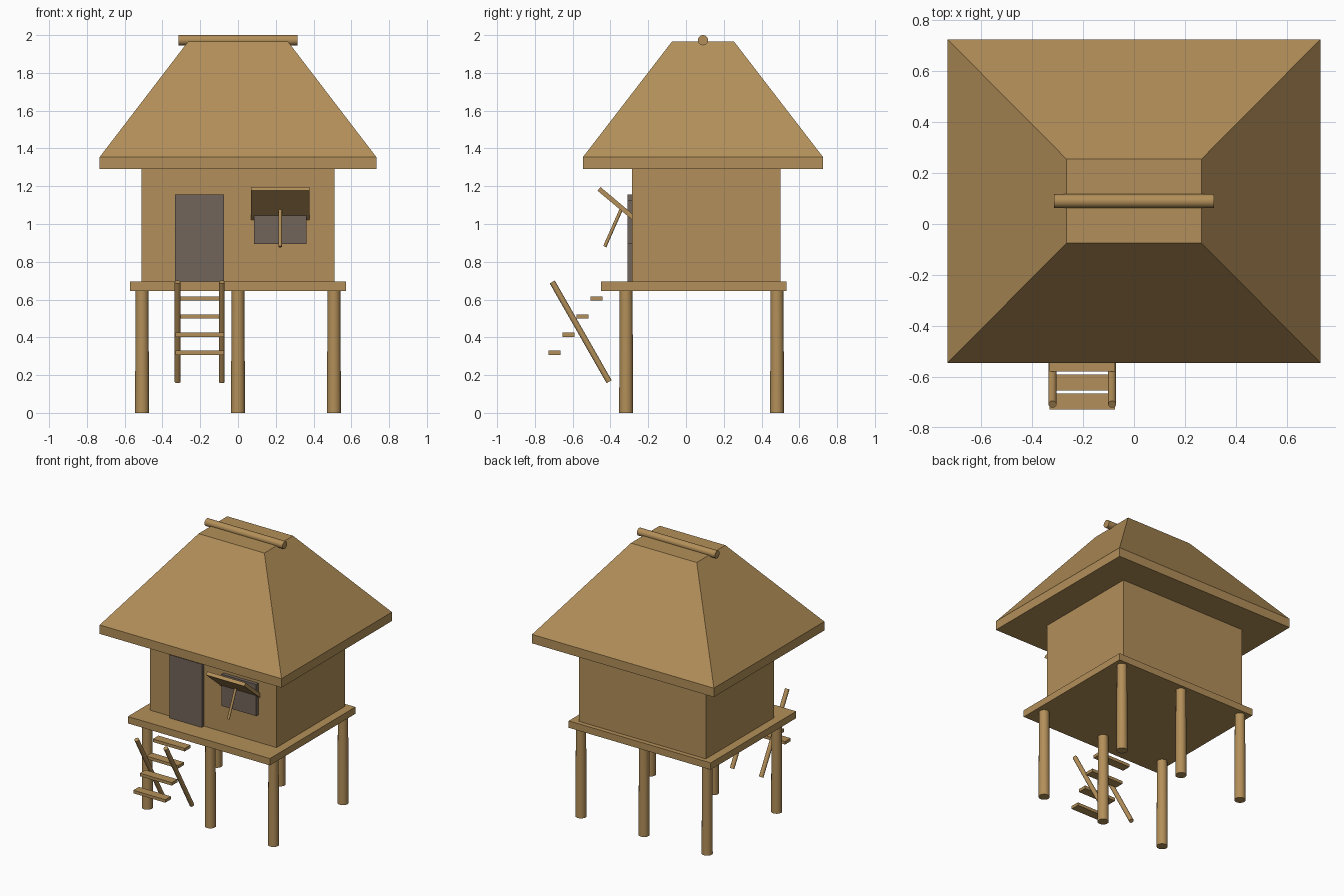
import bpy
import bmesh
import math
from mathutils import Vector

cube = bpy.data.objects.get("Cube")
if cube:
    bpy.data.objects.remove(cube, do_unlink=True)


def material(name, rgb):
    mat = bpy.data.materials.new(name)
    mat.use_nodes = True
    color = (*rgb, 1)
    mat.diffuse_color = color
    bsdf = next(n for n in mat.node_tree.nodes if n.type == 'BSDF_PRINCIPLED')
    bsdf.inputs["Base Color"].default_value = color
    return mat


WOOD = material("tan wood", (0.45, 0.275, 0.1))
DARK = material("grey brown wood", (0.17, 0.13, 0.103))


def box(name, low, high, mat=WOOD):
    """Axis-aligned box between two corners."""
    low, high = Vector(low), Vector(high)
    bpy.ops.mesh.primitive_cube_add(size=1, location=(low + high) / 2)
    obj = bpy.context.object
    obj.name = name
    for v in obj.data.vertices:
        v.co = v.co * (high - low)
    obj.data.materials.append(mat)
    return obj


def pole(name, start, end, radius, end_radius=None):
    """Round pole between two points, optionally tapered."""
    start, end = Vector(start), Vector(end)
    axis = end - start
    bpy.ops.mesh.primitive_cone_add(
        vertices=24, radius1=radius, radius2=end_radius or radius,
        depth=axis.length, location=(start + end) / 2,
        rotation=axis.to_track_quat('Z', 'Y').to_euler())
    obj = bpy.context.object
    obj.name = name
    obj.data.materials.append(WOOD)
    bpy.ops.object.shade_smooth_by_angle(angle=math.radians(40))
    return obj


# Stilts
for row, y in (("front", -0.317), ("back", 0.482)):
    for side, x in (("right", -0.508), ("middle", 0), ("left", 0.508)):
        pole(f"{row}_{side}_stilt", (x, y, 0), (x, y, 0.65), 0.037, 0.034)

# Platform and hut body
box("platform", (-0.572, -0.45, 0.645), (0.572, 0.533, 0.695))
box("walls", (-0.51, -0.285, 0.695), (0.51, 0.5, 1.3))

# Door and window panels
box("door", (-0.333, -0.311, 0.695), (-0.074, -0.28, 1.155), DARK)
box("window", (0.085, -0.311, 0.895), (0.363, -0.28, 1.125), DARK)

# Raised shutter with its prop
shutter = box("shutter", (0.07, -0.49, 1.095), (0.378, -0.246, 1.12))
shutter.location.y = -0.367
shutter.rotation_euler.x = math.radians(-40)
pole("shutter_prop", (0.223, -0.43, 0.88), (0.223, -0.345, 1.073), 0.009)

# Thatched roof: eave slab, then four slopes to a flat top
bm = bmesh.new()
rings = []
for half_x, half_y, z in ((0.732, 0.635, 1.29), (0.732, 0.635, 1.355),
                          (0.265, 0.165, 1.965)):
    rings.append([bm.verts.new((sx * half_x, 0.09 + sy * half_y, z))
                  for sx, sy in ((-1, -1), (1, -1), (1, 1), (-1, 1))])
for lower, upper in zip(rings, rings[1:]):
    for i in range(4):
        j = (i + 1) % 4
        bm.faces.new((lower[i], lower[j], upper[j], upper[i]))
bm.faces.new(reversed(rings[0]))
bm.faces.new(rings[-1])
mesh = bpy.data.meshes.new("roof")
bm.to_mesh(mesh)
bm.free()
mesh.materials.append(WOOD)
bpy.context.collection.objects.link(bpy.data.objects.new("roof", mesh))

# Ridge pole
pole("ridge_pole", (-0.314, 0.09, 1.973), (0.314, 0.09, 1.973), 0.027)

# Ladder rails and steps
for side, x in (("right", -0.32), ("left", -0.086)):
    pole(f"ladder_{side}_rail", (x, -0.407, 0.165), (x, -0.708, 0.693), 0.0155)
for i in range(4):
    y, z = -0.697 + i * 0.0745, 0.318 + i * 0.096
    box(f"ladder_step_{i + 1}", (-0.332, y - 0.032, z - 0.011),
        (-0.075, y + 0.032, z + 0.011))
